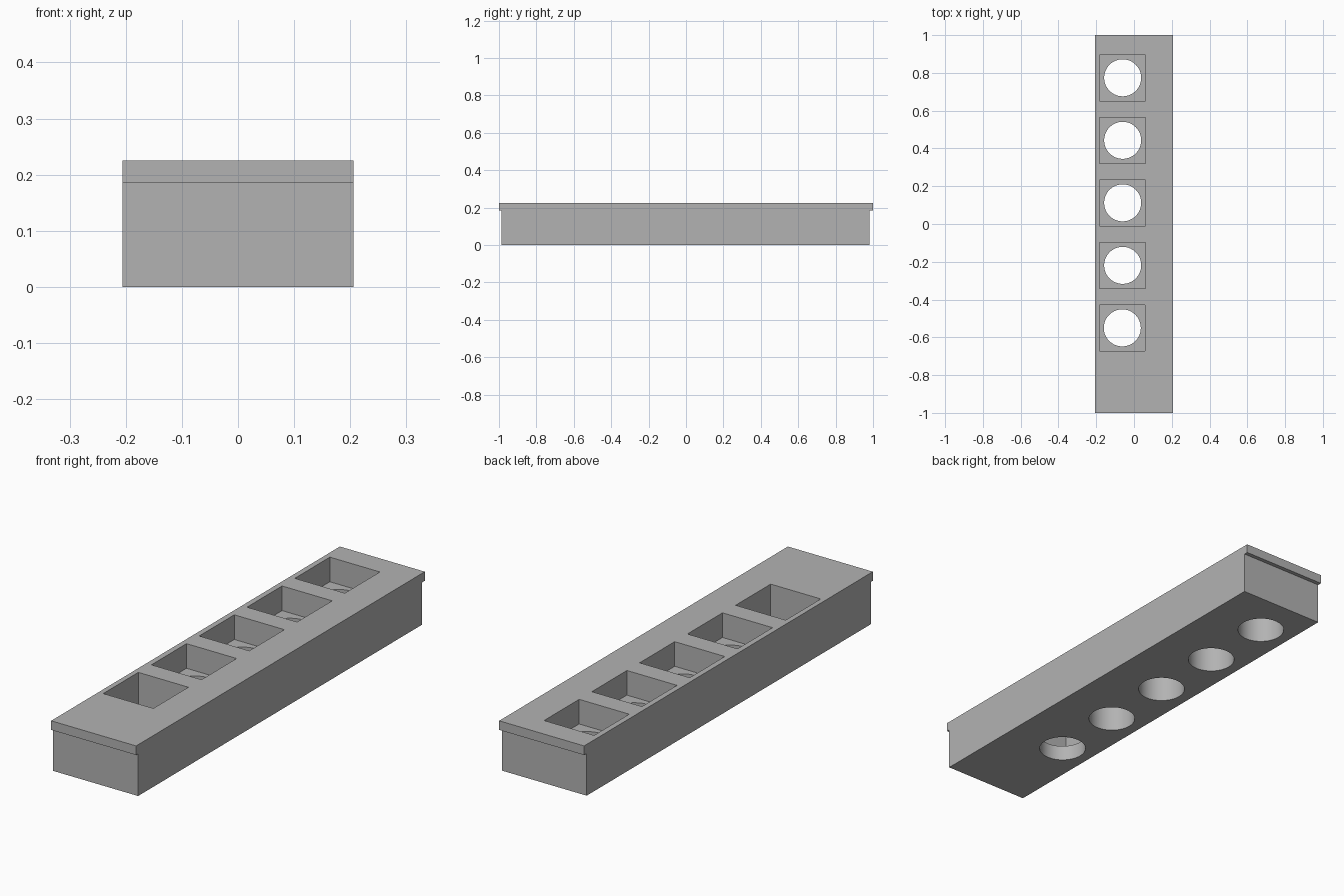
import bpy, bmesh, math

cube = bpy.data.objects.get("Cube")
if cube:
    bpy.data.objects.remove(cube, do_unlink=True)

HALF_WIDTH, TOP, LIP_Z = 0.206, 0.225, 0.185
HOLE_X, HOLE_RADIUS, POCKET = -0.06, 0.098, 0.243

grey = bpy.data.materials.new("plain_grey")
grey.use_nodes = True
colour = (0.45, 0.45, 0.45, 1)
grey.diffuse_color = colour
grey.node_tree.nodes["Principled BSDF"].inputs["Base Color"].default_value = colour


def extruded_block(name, profile):
    """Sweep a side (y, z) profile across the width."""
    bm = bmesh.new()
    face = bm.faces.new([bm.verts.new((-HALF_WIDTH, y, z)) for y, z in profile])
    swept = bmesh.ops.extrude_face_region(bm, geom=[face])["geom"]
    verts = [v for v in swept if isinstance(v, bmesh.types.BMVert)]
    bmesh.ops.translate(bm, verts=verts, vec=(2 * HALF_WIDTH, 0, 0))
    bmesh.ops.recalc_face_normals(bm, faces=bm.faces)
    mesh = bpy.data.meshes.new(name)
    bm.to_mesh(mesh)
    bm.free()
    obj = bpy.data.objects.new(name, mesh)
    bpy.context.collection.objects.link(obj)
    obj.data.materials.append(grey)
    return obj


def cut(target, cutter):
    """Subtract the active cutter and remove it."""
    cutter.hide_render = True
    cutter.data.materials.append(grey)
    bpy.context.view_layer.objects.active = target
    mod = target.modifiers.new("cut", "BOOLEAN")
    mod.operation, mod.solver, mod.object = "DIFFERENCE", "EXACT", cutter
    bpy.ops.object.modifier_apply(modifier=mod.name)
    bpy.data.objects.remove(cutter, do_unlink=True)


# Long block with a thin lip overhanging both ends
block = extruded_block("socket_block", [
    (-0.986, 0), (0.982, 0), (0.982, LIP_Z), (1, LIP_Z),
    (1, TOP), (-1, TOP), (-1, LIP_Z), (-0.986, LIP_Z)])

# Five square pockets over round through holes; the front pocket is deeper
for i in range(5):
    y = -0.55 + i * 0.331
    floor = 0.068 if i == 0 else 0.117
    x = HOLE_X - (0.002 if i == 0 else 0)
    bpy.ops.mesh.primitive_cube_add(size=1, location=(x, y, floor + 0.15))
    pocket = bpy.context.object
    pocket.scale = (POCKET, POCKET, 0.3)
    bpy.context.view_layer.update()
    cut(block, pocket)
    bpy.ops.mesh.primitive_cylinder_add(
        vertices=64, radius=HOLE_RADIUS, depth=0.5, location=(x, y, 0.1))
    cut(block, bpy.context.object)

# Smooth hole walls, crisp corners
bpy.ops.object.select_all(action="DESELECT")
block.select_set(True)
bpy.context.view_layer.objects.active = block
bpy.ops.object.shade_smooth_by_angle(angle=math.radians(30))
